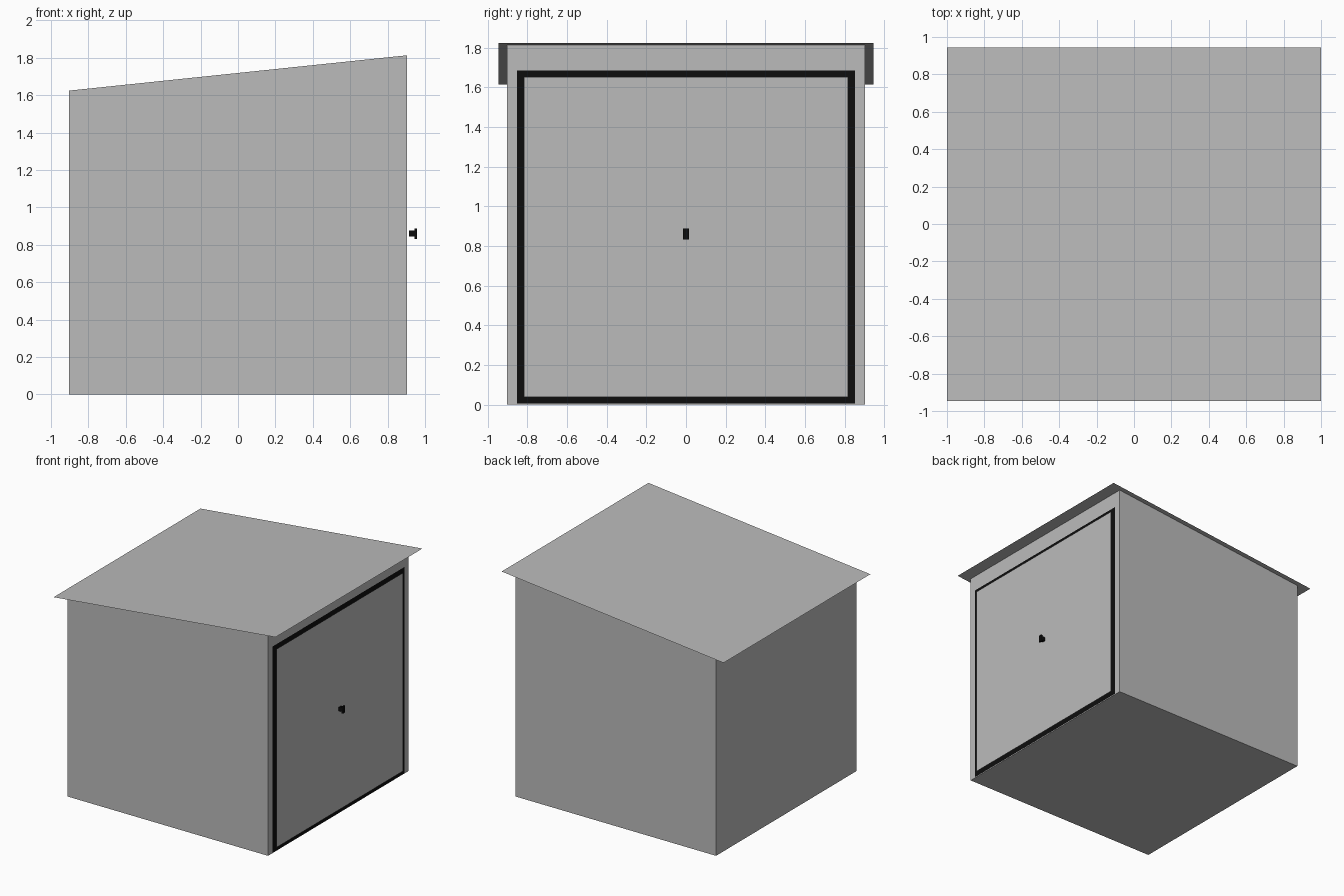
import bpy, bmesh

if "Cube" in bpy.data.objects:
    bpy.data.objects.remove(bpy.data.objects["Cube"])


def material(name, r, g, b):
    m = bpy.data.materials.new(name)
    m.diffuse_color = (r, g, b, 1)
    m.use_nodes = True
    m.node_tree.nodes["Principled BSDF"].inputs["Base Color"].default_value = m.diffuse_color
    return m


grey = material("grey", 0.5, 0.5, 0.5)
black = material("black", 0.004, 0.004, 0.004)


def mesh_object(name, verts, faces, mat):
    me = bpy.data.meshes.new(name)
    me.from_pydata(verts, [], faces)
    me.materials.append(mat)
    ob = bpy.data.objects.new(name, me)
    bpy.context.collection.objects.link(ob)
    return ob


def roof_z(x):
    return 1.7185 + 0.1045 * x


def side_sheet(name, x, half_y, z0, z1, mat):
    """Flat sheet facing +x."""
    return mesh_object(name, [(x, -half_y, z0), (x, half_y, z0),
                              (x, half_y, z1), (x, -half_y, z1)],
                       [(0, 1, 2, 3)], mat)


def box(name, x0, x1, y0, y1, z0, z1, mat):
    ob = mesh_object(name, [], [], mat)
    bm = bmesh.new()
    bmesh.ops.create_cube(bm, size=1)
    for v in bm.verts:
        v.co.x = x1 if v.co.x > 0 else x0
        v.co.y = y1 if v.co.y > 0 else y0
        v.co.z = z1 if v.co.z > 0 else z0
    bm.to_mesh(ob.data)
    bm.free()
    return ob


# Walls and floor; the roof sheet closes the sloping top
W = 0.903
ring = [(-W, -W), (W, -W), (W, W), (-W, W)]
mesh_object("shed_walls",
            [(x, y, 0) for x, y in ring] + [(x, y, roof_z(x)) for x, y in ring],
            [(3, 2, 1, 0)] + [(i, (i + 1) % 4, (i + 1) % 4 + 4, i + 4) for i in range(4)],
            grey)

# Thin overhanging roof
mesh_object("roof", [(x, y, roof_z(x)) for x, y in
                     [(-1, -0.945), (1, -0.945), (1, 0.945), (-1, 0.945)]],
            [(0, 1, 2, 3)], grey)

# Black door surround with the door standing slightly in front
side_sheet("door_surround", W + 0.002, 0.851, 0.005, 1.684, black)
side_sheet("door", W + 0.014, 0.816, 0.038, 1.653, grey)

# Door handle: stem and end plate
box("handle_stem", 0.914, 0.945, -0.015, 0.015, 0.845, 0.875, black)
box("handle_plate", 0.944, 0.956, -0.015, 0.015, 0.832, 0.888, black)
